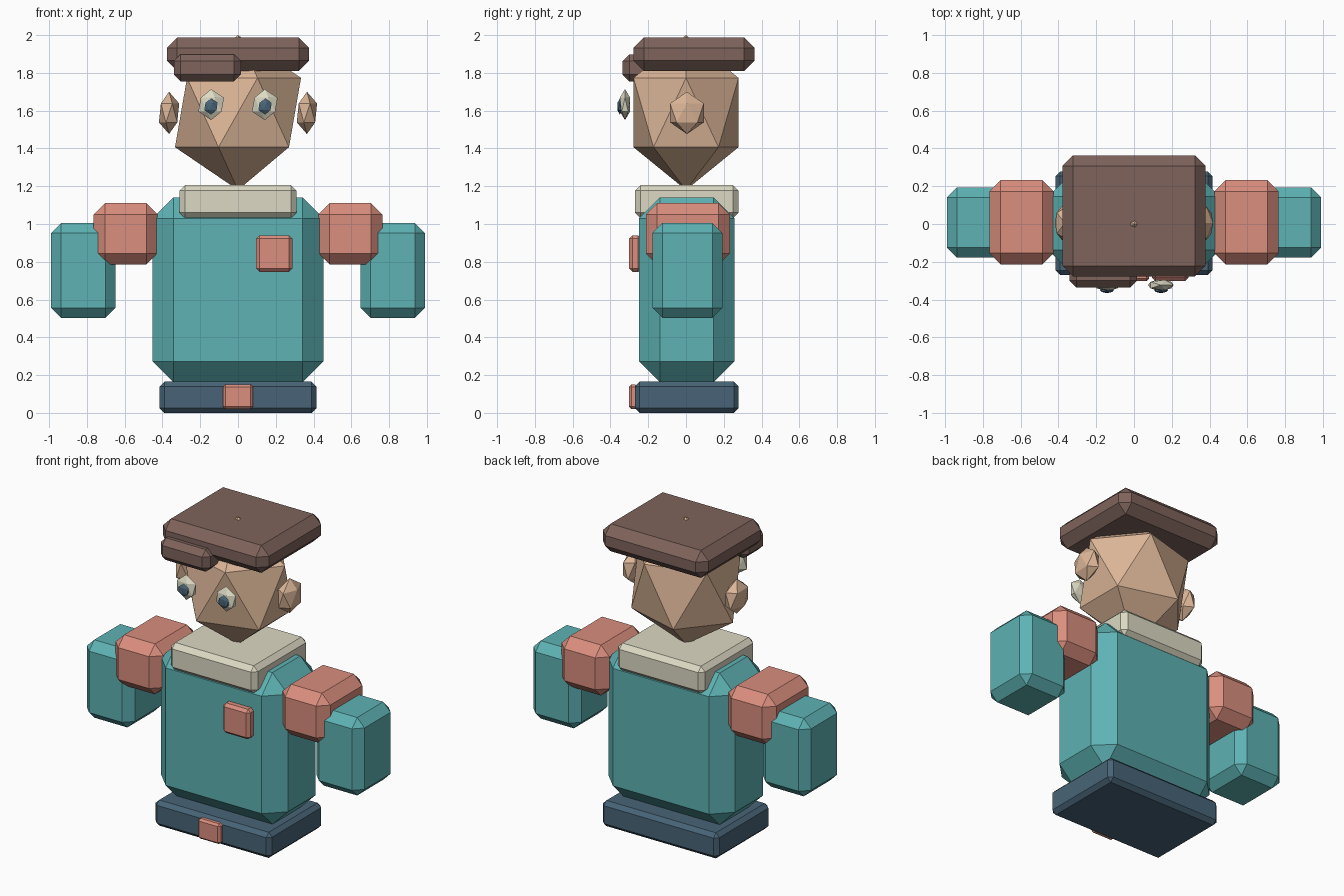
import bpy
import bmesh
from mathutils import Vector

default_cube = bpy.data.objects.get("Cube")
if default_cube:
    bpy.data.objects.remove(default_cube, do_unlink=True)


def srgb(r, g, b):
    def lin(c):
        c /= 255
        return c / 12.92 if c <= 0.04045 else ((c + 0.055) / 1.055) ** 2.4
    return (lin(r), lin(g), lin(b), 1.0)


def material(name, color):
    mat = bpy.data.materials.new(name)
    mat.use_nodes = True
    mat.diffuse_color = color
    for node in mat.node_tree.nodes:
        if node.type == 'BSDF_PRINCIPLED':
            node.inputs["Base Color"].default_value = color
    return mat


teal = material("teal cloth", srgb(94, 178, 180))
coral = material("coral cloth", srgb(218, 142, 126))
cream = material("cream", srgb(220, 217, 195))
brown = material("brown felt", srgb(126, 99, 91))
navy = material("navy", srgb(72, 100, 119))
skin = material("skin", srgb(220, 182, 152))


def add_mesh(name, bm, mat):
    mesh = bpy.data.meshes.new(name)
    bm.to_mesh(mesh)
    bm.free()
    mesh.materials.append(mat)
    obj = bpy.data.objects.new(name, mesh)
    bpy.context.collection.objects.link(obj)
    return obj


def chamfer_box(name, xs, ys, zs, bevel, mat):
    """Box between the given limits with one flat chamfer on every edge."""
    bm = bmesh.new()
    bmesh.ops.create_cube(bm, size=1)
    for v in bm.verts:
        v.co = Vector([(a + b) / 2 + c * (b - a)
                       for (a, b), c in zip((xs, ys, zs), v.co)])
    bmesh.ops.bevel(bm, geom=bm.edges[:], offset=bevel, offset_type='OFFSET',
                    segments=1, affect='EDGES', profile=0.5)
    return add_mesh(name, bm, mat)


def faceted_ball(name, center, radii, mat):
    """Stretched icosahedron."""
    bm = bmesh.new()
    bmesh.ops.create_icosphere(bm, subdivisions=1, radius=1)
    for v in bm.verts:
        v.co = Vector([c + r * p for c, r, p in zip(center, radii, v.co)])
    return add_mesh(name, bm, mat)


# Body
chamfer_box("belt", (-0.415, 0.415), (-0.27, 0.278), (0, 0.165), 0.025, navy)
chamfer_box("buckle", (-0.08, 0.08), (-0.302, -0.255), (0.02, 0.15), 0.013, coral)
chamfer_box("torso", (-0.452, 0.452), (-0.248, 0.256), (0.163, 1.14), 0.11, teal)
chamfer_box("chest_pocket", (0.095, 0.288), (-0.302, -0.235), (0.747, 0.94), 0.018, coral)
chamfer_box("collar", (-0.31, 0.31), (-0.27, 0.278), (1.03, 1.207), 0.03, cream)

# Head and cap
faceted_ball("head", (0, 0, 1.59), (0.373, 0.327, 0.41), skin)
chamfer_box("cap", (-0.377, 0.377), (-0.278, 0.363), (1.81, 1.987), 0.055, brown)
chamfer_box("cap_brim", (-0.34, 0.015), (-0.336, -0.12), (1.755, 1.898), 0.036, brown)

# Arms, ears and eyes on both sides
for side, s in (("left", 1), ("right", -1)):
    chamfer_box(f"{side}_shoulder", sorted((0.425 * s, 0.765 * s)),
                (-0.213, 0.233), (0.785, 1.11), 0.06, coral)
    chamfer_box(f"{side}_forearm", sorted((0.648 * s, 0.99 * s)),
                (-0.178, 0.193), (0.503, 1.005), 0.053, teal)
    faceted_ball(f"{side}_ear", (0.365 * s, 0.005, 1.588), (0.06, 0.105, 0.112), skin)
    faceted_ball(f"{side}_eye", (0.142 * s, -0.323, 1.632), (0.076, 0.032, 0.082), cream)
    faceted_ball(f"{side}_pupil", (0.143 * s, -0.35, 1.622), (0.04, 0.016, 0.043), navy)
